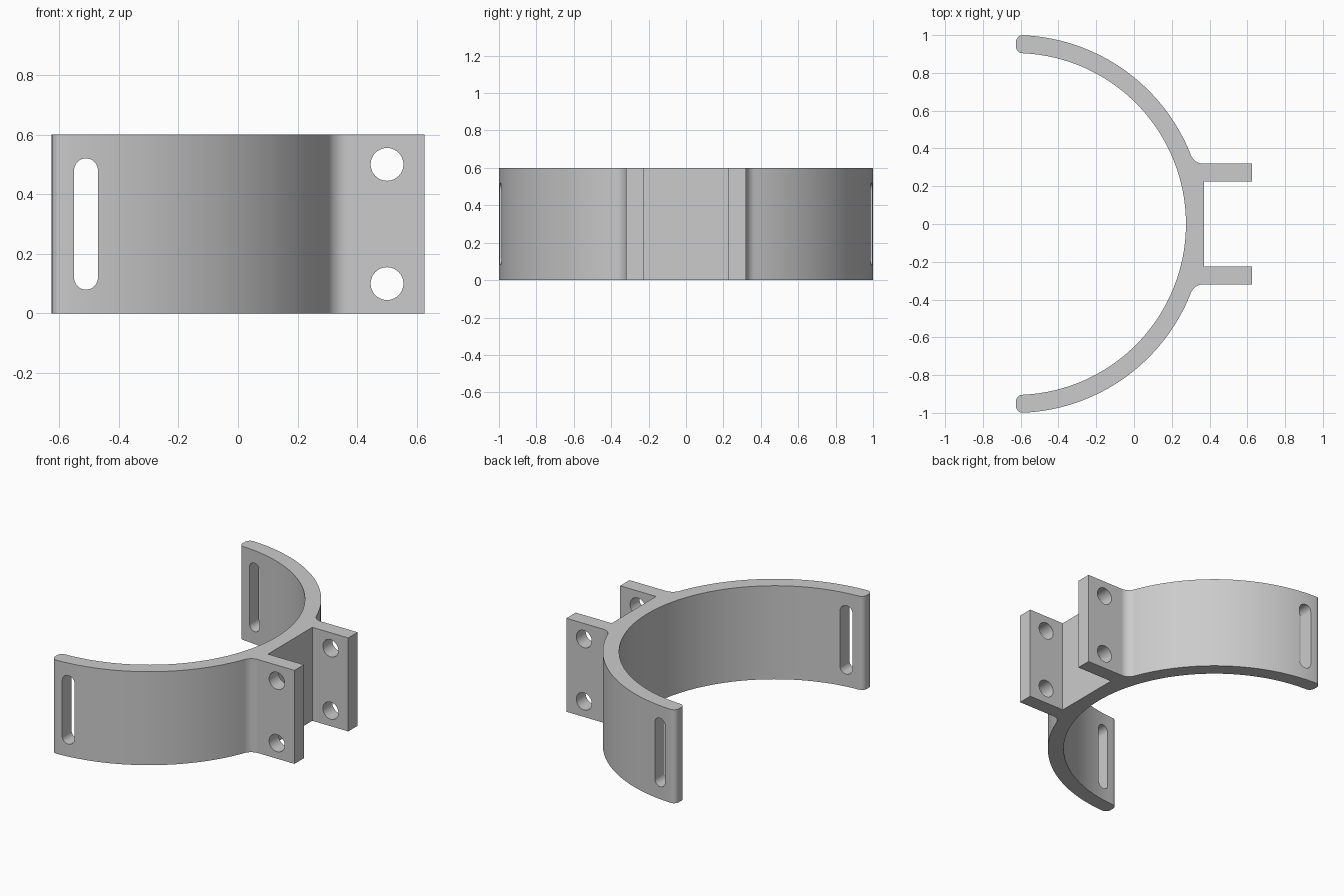
import bpy
import bmesh
from math import radians, degrees, cos, sin, acos, atan2, sqrt
from mathutils import Vector

if "Cube" in bpy.data.objects:
    bpy.data.objects.remove(bpy.data.objects["Cube"], do_unlink=True)

HEIGHT = 0.6
CX = -0.63                       # centre of the ring
R_OUT, R_IN = 1.0, 0.905
X_END = 0.625                    # both ends in x
LUG_IN, LUG_OUT = 0.225, 0.32    # lug faces in y
FILLET, ROUND = 0.07, 0.035


def arc(cx, cy, r, a0, a1, n):
    """Points on an arc, angles in degrees."""
    steps = [radians(a0 + (a1 - a0) * i / n) for i in range(n + 1)]
    return [(cx + r * cos(a), cy + r * sin(a)) for a in steps]


def add_prism(bm, points, sweep):
    """Closed outline swept into a solid."""
    face = bm.faces.new([bm.verts.new(p) for p in points])
    top = bmesh.ops.extrude_face_region(bm, geom=[face])["geom"]
    verts = [v for v in top if isinstance(v, bmesh.types.BMVert)]
    bmesh.ops.translate(bm, verts=verts, vec=Vector(sweep))


def make_object(name, bm):
    bmesh.ops.recalc_face_normals(bm, faces=bm.faces)
    mesh = bpy.data.meshes.new(name)
    bm.to_mesh(mesh)
    bm.free()
    obj = bpy.data.objects.new(name, mesh)
    bpy.context.collection.objects.link(obj)
    return obj


# Half outline: inner arc, rounded tip, outer arc, fillet, lug
tip_x = ROUND - X_END
in_angle = acos((tip_x - CX) / R_IN)
out_angle = acos((tip_x - CX) / R_OUT)
fil_y = LUG_OUT + FILLET
fil_dx = sqrt((R_OUT + FILLET) ** 2 - fil_y ** 2)
fil_angle = degrees(atan2(fil_y, fil_dx))

half = arc(CX, 0, R_IN, 0, degrees(in_angle), 56)
half += arc(tip_x, R_IN * sin(in_angle) + ROUND, ROUND, 270, 180, 6)[1:]
half += arc(tip_x, R_OUT * sin(out_angle) - ROUND, ROUND, 180, 90, 6)
half += arc(CX, 0, R_OUT, degrees(out_angle), fil_angle, 44)[1:]
half += arc(CX + fil_dx, fil_y, FILLET, 180 + fil_angle, 270, 10)[1:]
half += [(X_END, LUG_OUT), (X_END, LUG_IN), (CX + R_OUT, LUG_IN)]

# Full clamp body, mirrored across y
outline = half + [(x, -y) for x, y in reversed(half[1:])]
bm = bmesh.new()
add_prism(bm, [(x, y, 0) for x, y in outline], (0, 0, HEIGHT))
clamp = make_object("clamp_bracket", bm)

# Strap slots and bolt holes, cut straight through in y
bm = bmesh.new()
slot = arc(-0.51, 0.48, 0.04, 0, 180, 16) + arc(-0.51, 0.12, 0.04, 180, 360, 16)
holes = [arc(0.5, z, 0.055, 0, 360, 40)[:-1] for z in (0.1, 0.5)]
for shape in [slot] + holes:
    add_prism(bm, [(x, -1.2, z) for x, z in shape], (0, 2.4, 0))
cutter = make_object("hole_cutter", bm)
cutter.hide_render = True

bpy.ops.object.select_all(action="DESELECT")
clamp.select_set(True)
bpy.context.view_layer.objects.active = clamp
cut = clamp.modifiers.new("holes", "BOOLEAN")
cut.operation = "DIFFERENCE"
cut.solver = "EXACT"
cut.object = cutter
bpy.ops.object.modifier_apply(modifier=cut.name)
bpy.data.objects.remove(cutter, do_unlink=True)

# Smooth curves, crisp edges
bpy.ops.object.shade_smooth_by_angle(angle=radians(30))
weighted = clamp.modifiers.new("flat_faces", "WEIGHTED_NORMAL")
weighted.keep_sharp = True

# Plain grey finish
grey = bpy.data.materials.new("light_grey")
grey.use_nodes = True
colour = (0.6, 0.6, 0.6, 1)
grey.diffuse_color = colour
grey.node_tree.nodes["Principled BSDF"].inputs["Base Color"].default_value = colour
clamp.data.materials.clear()
clamp.data.materials.append(grey)
